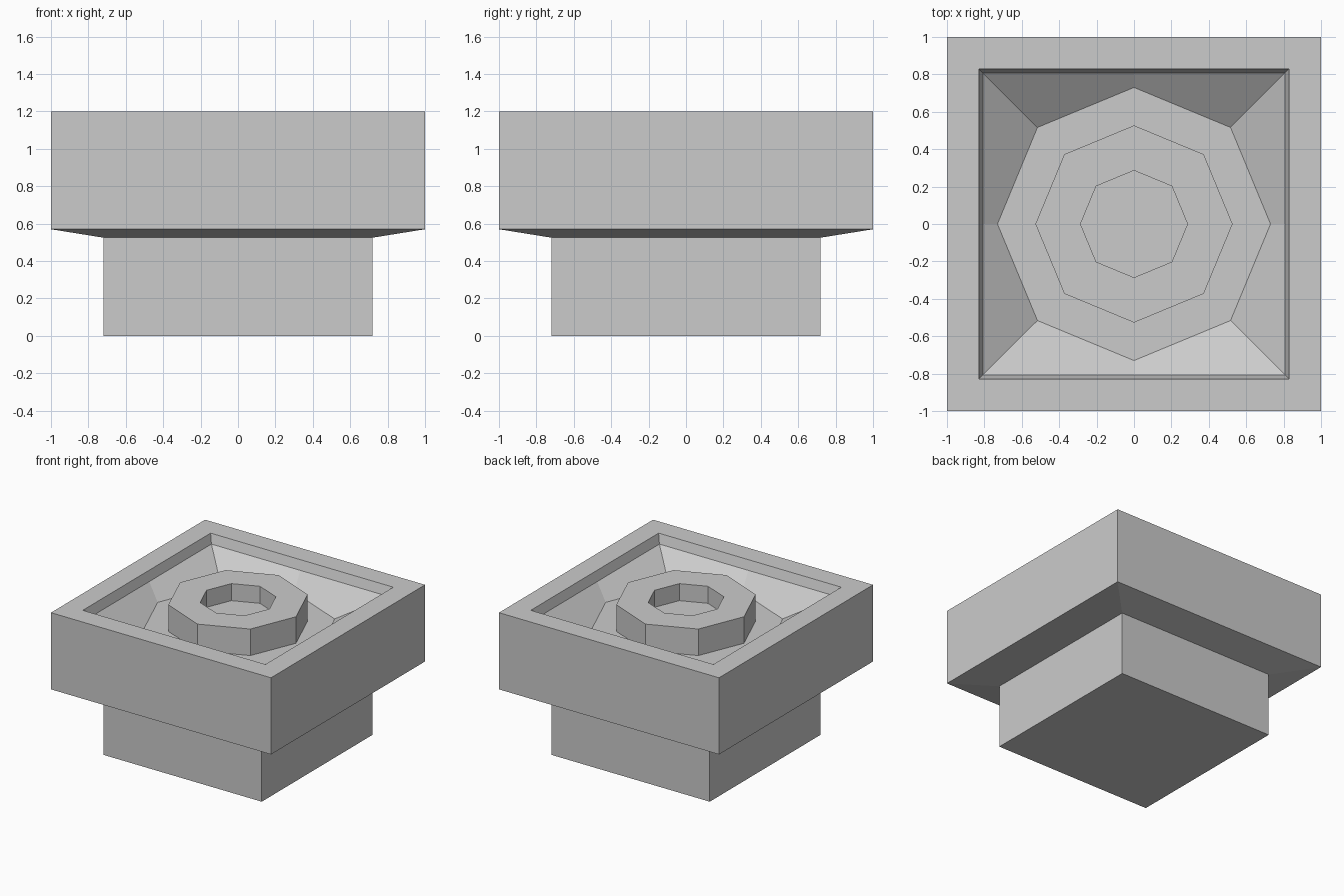
import bpy, bmesh
from math import cos, sin, pi

if "Cube" in bpy.data.objects:
    bpy.data.objects.remove(bpy.data.objects["Cube"])


def square(r, z):
    # eight points: corners and edge midpoints
    s = [(1, 0), (1, 1), (0, 1), (-1, 1), (-1, 0), (-1, -1), (0, -1), (1, -1)]
    return [(x * r, y * r, z) for x, y in s]


def octagon(r, z):
    return [(r * cos(i * pi / 4), r * sin(i * pi / 4), z) for i in range(8)]


def loft(name, rings, cap_start=False, cap_end=False):
    bm = bmesh.new()
    loops = [[bm.verts.new(p) for p in ring] for ring in rings]
    for a, b in zip(loops, loops[1:]):
        for i in range(8):
            j = (i + 1) % 8
            bm.faces.new((a[i], a[j], b[j], b[i]))
    if cap_start:
        bm.faces.new(loops[0][::-1])
    if cap_end:
        bm.faces.new(loops[-1])
    mesh = bpy.data.meshes.new(name)
    bm.to_mesh(mesh)
    bm.free()
    obj = bpy.data.objects.new(name, mesh)
    bpy.context.collection.objects.link(obj)
    return obj


# Stepped square block: plinth, overhang, rim, and recess down to its floor
loft("stepped_block", [
    square(0.72, 0.0), square(0.72, 0.525),
    square(1.0, 0.57), square(1.0, 1.2),
    square(0.83, 1.2), square(0.807, 1.125),
    octagon(0.73, 0.975), octagon(0.527, 0.975),
], cap_start=True)

# Raised octagonal ring with a shallow socket, joined to the recess floor
loft("socket_ring", [
    octagon(0.527, 0.975), octagon(0.527, 1.193),
    octagon(0.286, 1.193), octagon(0.286, 1.053),
], cap_end=True)
